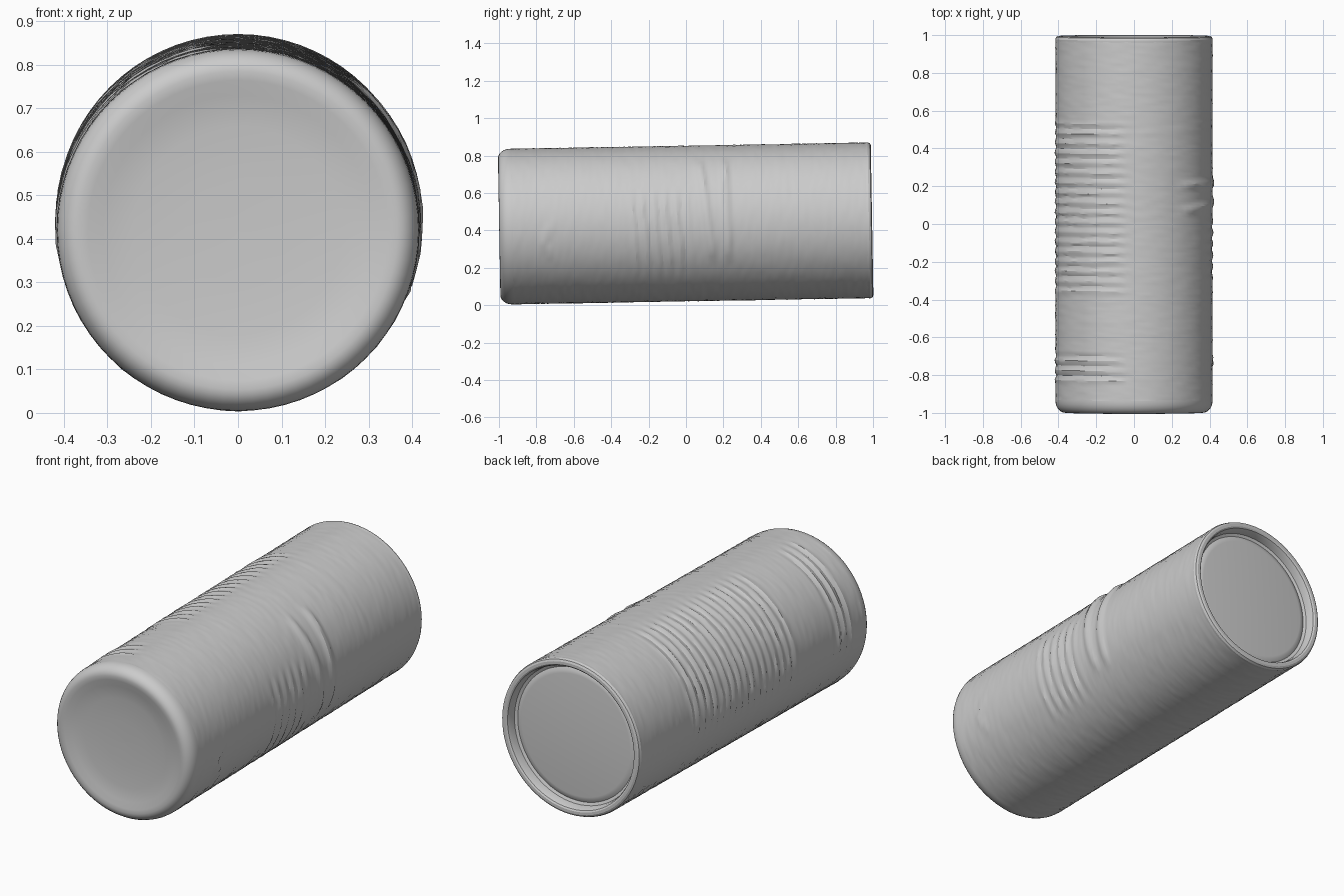
import bpy, bmesh, math, random
from mathutils import Vector

if "Cube" in bpy.data.objects:
    bpy.data.objects.remove(bpy.data.objects["Cube"])

random.seed(4)
SEG = 72
TILT = math.radians(1.0)
CENTRE_Z = 0.4365
R = 0.416


def lathe(name, profile, offset=None, cap_start=False, cap_end=False):
    """Revolve (radius, y) points around the slightly tilted long axis."""
    bm = bmesh.new()
    rings = []
    for r, y in profile:
        ring = []
        for i in range(SEG):
            a = 2 * math.pi * i / SEG
            rr = r + (offset(a, y) if offset else 0)
            x, z = rr * math.cos(a), rr * math.sin(a)
            ring.append(bm.verts.new((x, y * math.cos(TILT) - z * math.sin(TILT),
                                      z * math.cos(TILT) + y * math.sin(TILT) + CENTRE_Z)))
        rings.append(ring)
    for p, q in zip(rings, rings[1:]):
        for i in range(SEG):
            j = (i + 1) % SEG
            bm.faces.new((p[i], q[i], q[j], p[j]))
    if cap_start:
        bm.faces.new(rings[0])
    if cap_end:
        bm.faces.new(rings[-1][::-1])
    me = bpy.data.meshes.new(name)
    bm.to_mesh(me)
    bm.free()
    ob = bpy.data.objects.new(name, me)
    bpy.context.collection.objects.link(ob)
    bpy.ops.object.select_all(action='DESELECT')
    ob.select_set(True)
    bpy.context.view_layer.objects.active = ob
    bpy.ops.object.shade_smooth_by_angle(angle=math.radians(25))
    return ob


def window(v, lo, hi, soft):
    """1 inside lo..hi, fading to 0 over the soft margin."""
    return max(0.0, min(1.0, (v - lo) / soft, (hi - v) / soft))


def label_relief(a, y):
    """Embossed ripples on the upper left and raised bands on the right."""
    deg = math.degrees(a)
    around = (deg + 180) % 360 - 180
    left = window(deg, 95, 190, 6)
    rows = max(window(y, -0.38, 0.55, 0.02), window(y, -0.85, -0.67, 0.02))
    d = 0.004 * left * rows * math.sin(2 * math.pi * y / 0.0525)
    # rippled patch on the right side
    patch = window(around, -42, 25, 8) * window(y, -0.32, 0.05, 0.05)
    d += 0.004 * patch * math.sin(2 * math.pi * y / 0.06 + a * 3)
    # two raised bands
    for c in (0.10, 0.215):
        slant = c + 0.0009 * (20 - around) * (1 if c < 0.15 else 0.2)
        d += 0.009 * window(around, -30, 54, 8) * window(y, slant - 0.03, slant + 0.03, 0.02)
    # small chevron near the front
    arm = -0.78 + abs(around + 12) * 0.006
    d += 0.006 * window(around, -26, 2, 4) * window(y, arm - 0.025, arm + 0.025, 0.02)
    return d + random.uniform(-0.0012, 0.0012)


# Side wall with label relief
N = 145
lathe("can_body", [(R, -0.93 + 1.90 * i / (N - 1)) for i in range(N)], label_relief)

# Rounded front end with a shallow dished face
front = [(0.0002, -0.972), (0.12, -0.973), (0.24, -0.978), (0.31, -0.986), (0.345, -0.997)]
for k in range(7):
    t = math.pi / 2 * k / 6
    front.append((0.366 + 0.05 * math.sin(t), -0.935 - 0.064 * math.cos(t)))
front.append((R, -0.925))
lathe("front_end", front, cap_start=True)

# Rolled rim around the back opening
rim = [(R, 0.965), (0.417, 0.978), (0.412, 0.990), (0.402, 0.995), (0.388, 0.995),
       (0.380, 0.990), (0.374, 0.975), (0.370, 0.945)]
lathe("back_rim", rim)

# Recessed lid with a faint raised step
lid = [(0.370, 0.945), (0.355, 0.938), (0.340, 0.946), (0.325, 0.948), (0.0002, 0.948)]
lathe("back_lid", lid, cap_end=True)
